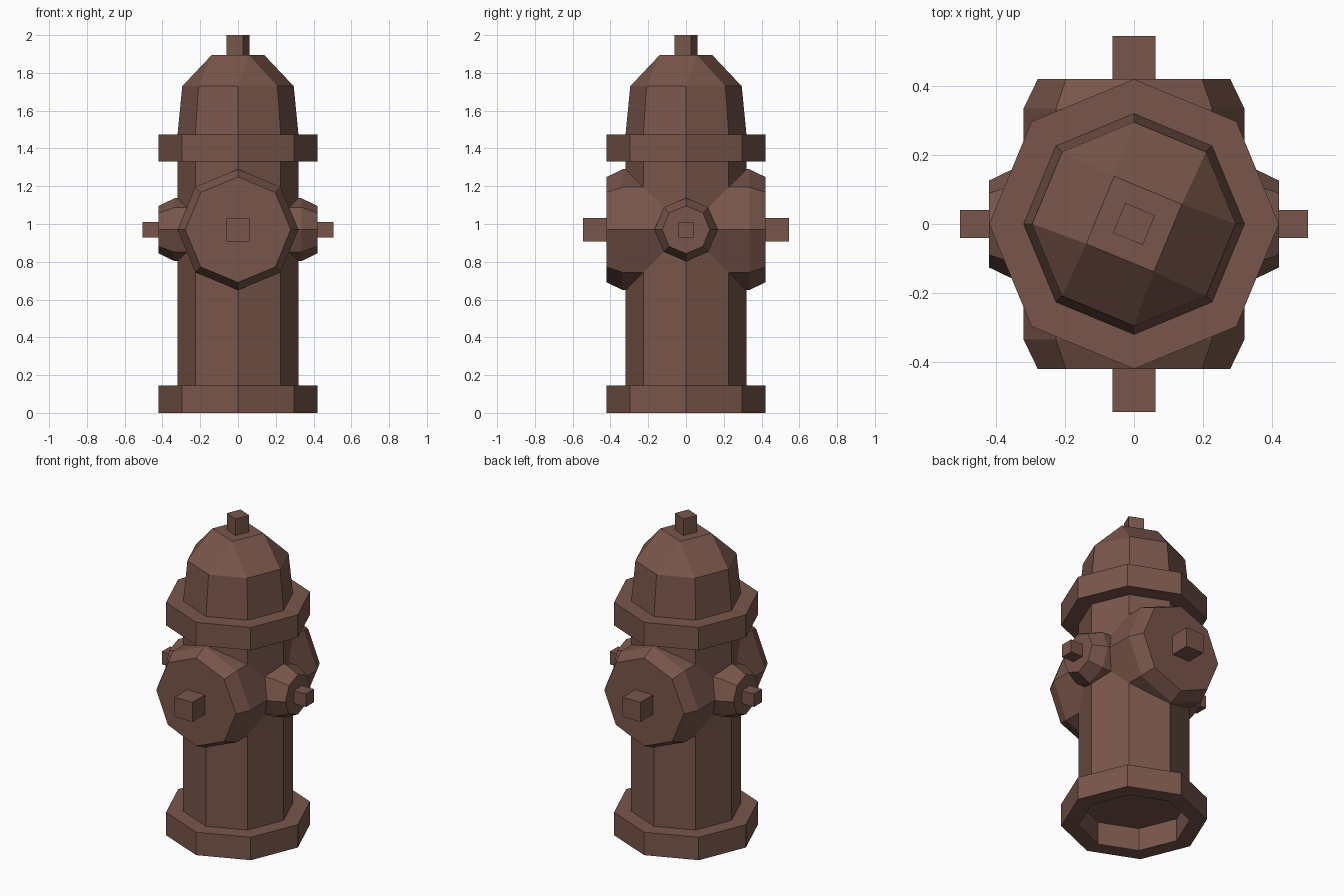
import bpy, bmesh
from math import sin, cos, pi, radians, sqrt
from mathutils import Matrix

if "Cube" in bpy.data.objects:
    bpy.data.objects.remove(bpy.data.objects["Cube"])

paint = bpy.data.materials.new("brown_paint")
paint.diffuse_color = (0.19, 0.093, 0.069, 1)
paint.use_nodes = True
paint.node_tree.nodes["Principled BSDF"].inputs["Base Color"].default_value = paint.diffuse_color
MID = 0.97  # height of the outlets


def finish(bm, name, matrix):
    bmesh.ops.recalc_face_normals(bm, faces=bm.faces)
    bm.transform(matrix)
    me = bpy.data.meshes.new(name)
    bm.to_mesh(me)
    bm.free()
    me.materials.append(paint)
    ob = bpy.data.objects.new(name, me)
    bpy.context.collection.objects.link(ob)
    return ob


def ring(bm, r, z, n, phase=0.0):
    return [bm.verts.new((r * cos(phase + 2 * pi * i / n), r * sin(phase + 2 * pi * i / n), z))
            for i in range(n)]


def bridge(bm, a, b):
    n = len(a)
    for i in range(n):
        j = (i + 1) % n
        bm.faces.new((a[i], a[j], b[j], b[i]))


def lathe(name, profile, n=8, phase=0.0, matrix=Matrix()):
    """Faceted solid from (radius, height) points, capped at both ends."""
    bm = bmesh.new()
    rings = [ring(bm, r, z, n, phase) for r, z in profile]
    for a, b in zip(rings, rings[1:]):
        bridge(bm, a, b)
    bm.faces.new(rings[0])
    bm.faces.new(rings[-1])
    return finish(bm, name, matrix)


# Barrel with base flange (recessed underside) and upper flange
lathe("barrel", [(0.32, 0.145), (0.32, 0), (0.42, 0), (0.42, 0.145), (0.32, 0.145),
                 (0.32, 1.33), (0.42, 1.33), (0.42, 1.475), (0.32, 1.475)])

# Bonnet: octagonal wall closing to a twisted square top
bm = bmesh.new()
low = ring(bm, 0.32, 1.475, 8)
high = ring(bm, 0.295, 1.73, 8)
top = ring(bm, 0.15, 1.895, 4, pi / 8)
bridge(bm, low, high)
for k in range(4):
    a, b, c = high[2 * k], high[2 * k + 1], high[(2 * k + 2) % 8]
    bm.faces.new((a, b, top[k]))
    bm.faces.new((b, c, top[(k + 1) % 4], top[k]))
bm.faces.new(top)
finish(bm, "bonnet", Matrix())

# Operating nut on top
lathe("top_nut", [(0.066, 1.89), (0.066, 2.0)], 4, pi / 8)

# Outlets with chamfered caps and square nuts on all four sides
for side, turn, r, nut, reach in (("front", 0, 0.32, 0.062, 0.545),
                                  ("right", 90, 0.167, 0.041, 0.505),
                                  ("back", 180, 0.32, 0.062, 0.545),
                                  ("left", 270, 0.167, 0.041, 0.505)):
    m = (Matrix.Translation((0, 0, MID)) @ Matrix.Rotation(radians(turn), 4, 'Z')
         @ Matrix.Rotation(radians(90), 4, 'X'))
    lathe(side + "_outlet", [(r, 0.01), (r, 0.335), (r - 0.041, 0.42)], matrix=m)
    lathe(side + "_nut", [(nut * sqrt(2), 0.415), (nut * sqrt(2), reach)], 4, pi / 4, m)
